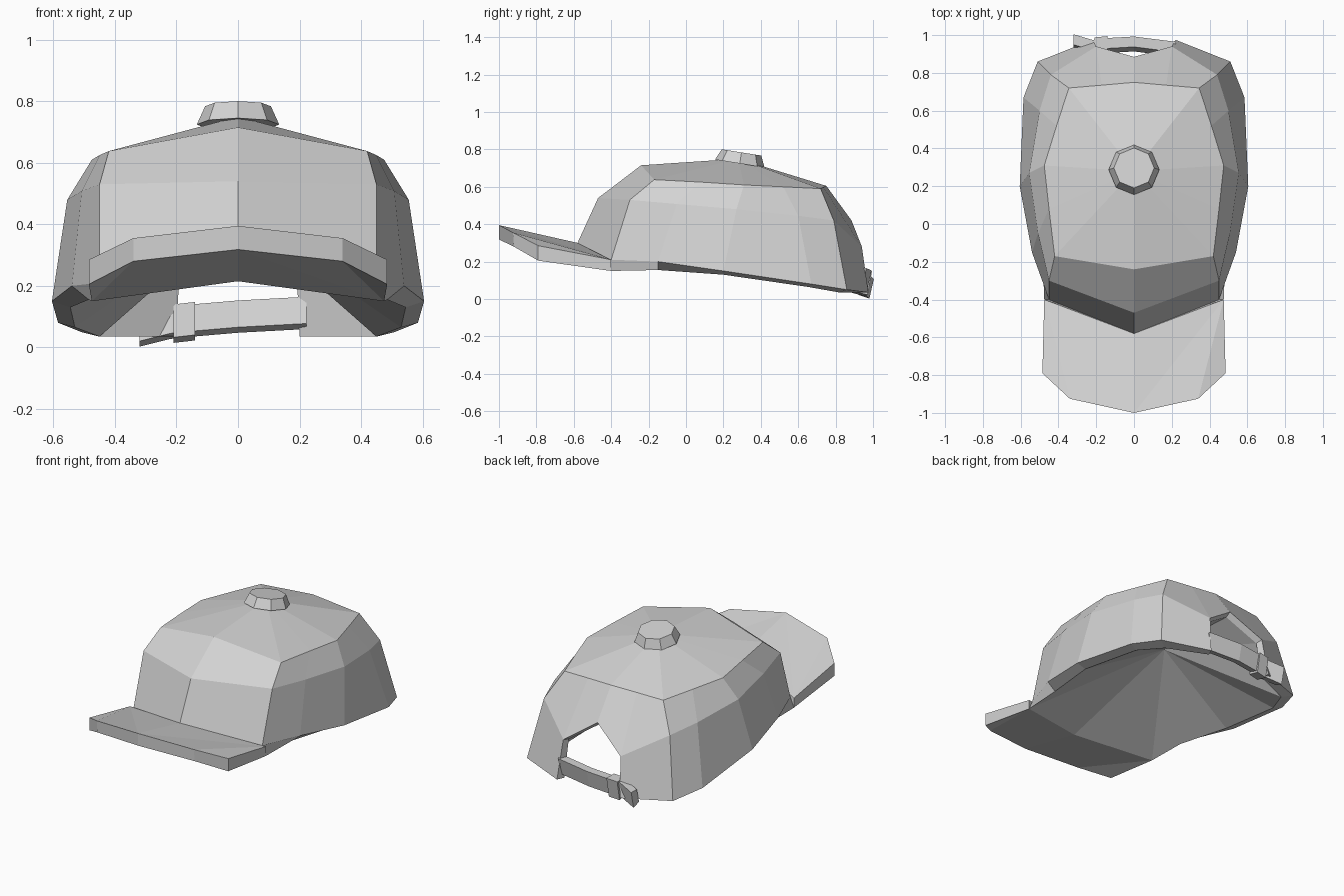
import bpy, bmesh, math
from mathutils import Matrix

if "Cube" in bpy.data.objects:
    bpy.data.objects.remove(bpy.data.objects["Cube"])

fabric = bpy.data.materials.new("light_grey_fabric")
fabric.diffuse_color = (0.65, 0.65, 0.65, 1)
fabric.use_nodes = True
fabric.node_tree.nodes["Principled BSDF"].inputs["Base Color"].default_value = fabric.diffuse_color


def add_object(name, bm):
    bmesh.ops.remove_doubles(bm, verts=bm.verts, dist=0.0005)
    bmesh.ops.recalc_face_normals(bm, faces=bm.faces)
    mesh = bpy.data.meshes.new(name)
    bm.to_mesh(mesh)
    bm.free()
    mesh.materials.append(fabric)
    obj = bpy.data.objects.new(name, mesh)
    bpy.context.collection.objects.link(obj)
    return obj


def add_symmetric(name, polygons):
    """Build the right half from point polygons, and its mirror image."""
    bm = bmesh.new()
    for poly in polygons:
        for side in (1, -1):
            bm.faces.new([bm.verts.new((side * x, y, z)) for x, y, z in poly])
    return add_object(name, bm)


def strip(a, b):
    """Quads between two rows of points."""
    return [(a[i], a[i + 1], b[i + 1], b[i]) for i in range(min(len(a), len(b)) - 1)]


def fan(tip, row):
    return [(tip, row[i], row[i + 1]) for i in range(len(row) - 1)]


# Crown: rows run from the front centre round the side to the back centre
base = [(0, -.58, .30), (.45, -.40, .21), (.54, -.15, .20), (.605, .20, .15),
        (.585, .67, .08), (.51, .86, .05), (.22, .975, .035)]
mid = [(0, -.47, .54), (.45, -.30, .53), (.508, -.05, .508), (.555, .27, .48),
       (.50, .60, .445), (.44, .79, .42), (.20, .94, .28), (0, .885, .42)]
top = [(0, -.24, .715), (.42, -.17, .638), (.45, .08, .625), (.475, .31, .61),
       (.41, .52, .60), (.345, .72, .59), (.17, .735, .598), (0, .75, .605)]
apex = (0, .28, .75)

# Rim follows the hem, then climbs round the rear opening
rim = base + mid[6:]
inner = [(0, -.55, .215), (.475, -.40, .15), (.485, -.15, .155), (.545, .20, .13),
         (.53, .65, .065), (.45, .82, .035), (.20, .93, .035), (.19, .90, .27), (0, .85, .40)]
# Lining: shallow cone, with an upright panel beside the opening
lining_tip = (0, .28, .43)
lining = fan(lining_tip, inner[:6] + inner[7:]) + [tuple(inner[5:8])]
add_symmetric("crown", strip(base, mid) + strip(mid, top) + fan(apex, top)
              + strip(rim, inner) + lining)

# Brim: curved peak with an even thickness
brim_top = [(.475, -.40, .21), (0, -.58, .30), (0, -1, .395), (.34, -.925, .355),
            (.485, -.79, .285)]
brim_low = [(.475, -.40, .15), (0, -.55, .215), (0, -1, .318), (.34, -.92, .28),
            (.485, -.79, .205)]
add_symmetric("brim", fan(brim_top[0], brim_top[1:]) + fan(brim_low[0], brim_low[1:])
              + strip(brim_top[2:] + brim_top[:1], brim_low[2:] + brim_low[:1])
              + strip(brim_top[:2], brim_low[:2]))

# Top button: tilted eight-sided cap
bm = bmesh.new()
bmesh.ops.create_cone(bm, cap_ends=True, segments=8, radius1=.134, radius2=.107, depth=.06)
bmesh.ops.rotate(bm, verts=bm.verts, cent=(0, 0, 0), matrix=Matrix.Rotation(math.radians(-9), 3, 'X'))
bmesh.ops.translate(bm, verts=bm.verts, vec=(0, .292, .754))
add_object("top_button", bm)


def add_band(name, path, height, depth):
    """Flat band swept along a path; leans outward, with a bevelled inner lower edge."""
    bm = bmesh.new()
    rings = []
    for x, y, z in path:
        rings.append([bm.verts.new((x, y + dy * depth / 2 + dz * .012,
                                    z + dz * height / 2 + lift))
                      for dy, dz, lift in ((-1, -1, .018), (1, -1, 0), (1, 1, 0), (-1, 1, 0))])
    for a, b in zip(rings, rings[1:]):
        for i in range(4):
            j = (i + 1) % 4
            bm.faces.new((a[i], a[j], b[j], b[i]))
    bm.faces.new(rings[0])
    bm.faces.new(rings[-1])
    return add_object(name, bm)


# Rear strap with loose tail, and its buckle loop
add_band("rear_strap", [(.222, .925, .112), (0, .953, .10), (-.14, .945, .088),
                        (-.22, .935, .08), (-.32, .965, .055)], .105, .055)
add_band("strap_buckle", [(-.14, .945, .085), (-.21, .938, .077)], .125, .075)
